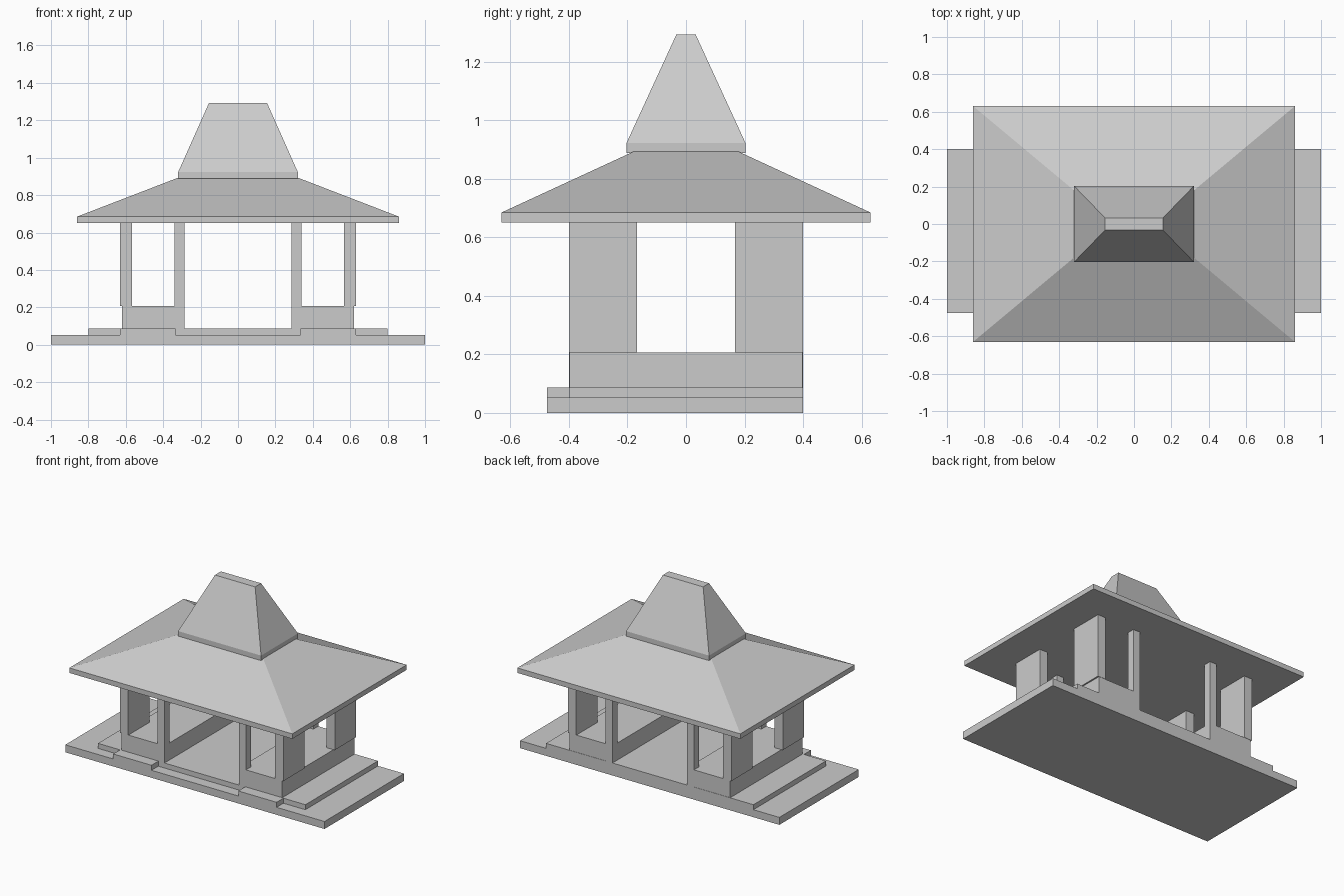
import bpy, bmesh

if "Cube" in bpy.data.objects:
    bpy.data.objects.remove(bpy.data.objects["Cube"])


def make(name, rings):
    """Closed solid through stacked rectangles, each (x0, x1, y0, y1, z)."""
    bm = bmesh.new()
    loops = []
    for x0, x1, y0, y1, z in rings:
        loops.append([bm.verts.new(p) for p in
                      ((x0, y0, z), (x1, y0, z), (x1, y1, z), (x0, y1, z))])
    bm.faces.new(loops[0][::-1])
    bm.faces.new(loops[-1])
    for lo, hi in zip(loops, loops[1:]):
        for i in range(4):
            j = (i + 1) % 4
            bm.faces.new((lo[i], lo[j], hi[j], hi[i]))
    bmesh.ops.recalc_face_normals(bm, faces=bm.faces)
    mesh = bpy.data.meshes.new(name)
    bm.to_mesh(mesh)
    bm.free()
    obj = bpy.data.objects.new(name, mesh)
    bpy.context.collection.objects.link(obj)
    return obj


def box(name, x0, x1, y0, y1, z0, z1):
    return make(name, [(x0, x1, y0, y1, z0), (x0, x1, y0, y1, z1)])


def mirror(obj, x=True, y=False):
    mod = obj.modifiers.new("mirror", 'MIRROR')
    mod.use_axis = (x, y, False)


def centred(hx, hy, z):
    return (-hx, hx, -hy, hy, z)


# Stepped platform; the front corners project, leaving a recessed entrance step
box("base_slab", -1, 1, -0.475, 0.40, 0, 0.052)
box("floor_slab", -0.80, 0.80, -0.40, 0.40, 0.052, 0.087)
mirror(box("front_plinth", 0.335, 0.63, -0.475, -0.40, 0.052, 0.087))

# Raised side blocks
mirror(box("side_bench", 0.287, 0.62, -0.398, 0.398, 0.087, 0.206))

# Wide corner piers and slim inner posts, mirrored to all four corners
mirror(box("corner_pier", 0.567, 0.63, -0.40, -0.167, 0.206, 0.65), y=True)
mirror(box("inner_post", 0.287, 0.34, -0.40, -0.345, 0.087, 0.65), y=True)

# Lower hipped roof with a thin eave edge
make("lower_roof", [centred(0.86, 0.63, 0.65),
                    centred(0.86, 0.63, 0.685),
                    centred(0.315, 0.175, 0.895)])

# Steep upper roof
make("upper_roof", [centred(0.32, 0.203, 0.888),
                    centred(0.32, 0.203, 0.923),
                    centred(0.155, 0.033, 1.293)])
